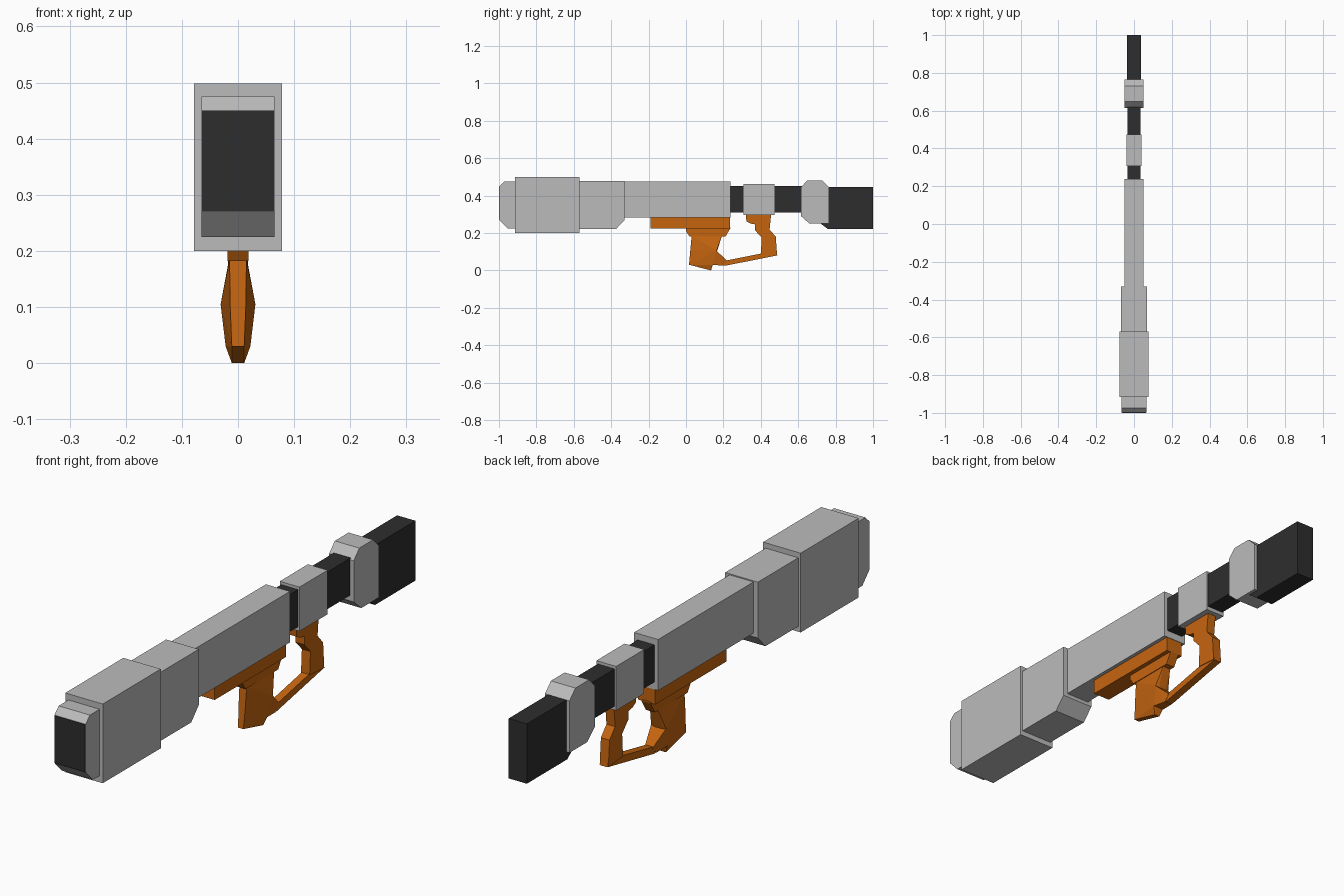
import bpy, bmesh

def material(name, rgb):
    m = bpy.data.materials.new(name)
    m.diffuse_color = (*rgb, 1)
    return m

GREY = material("grey_metal", (0.50, 0.50, 0.50))
BLACK = material("black_metal", (0.027, 0.027, 0.027))
ORANGE = material("orange_grip", (0.56, 0.13, 0.005))

def finish(name, bm, mat):
    bmesh.ops.recalc_face_normals(bm, faces=bm.faces[:])
    me = bpy.data.meshes.new(name)
    bm.to_mesh(me)
    bm.free()
    me.materials.append(mat)
    ob = bpy.data.objects.new(name, me)
    bpy.context.collection.objects.link(ob)

def slab(name, profile, hw, mat):
    """Extrude a (y, z) side profile across x from -hw to hw."""
    bm = bmesh.new()
    face = bm.faces.new([bm.verts.new((-hw, y, z)) for y, z in profile])
    res = bmesh.ops.extrude_face_region(bm, geom=[face])
    moved = [v for v in res["geom"] if isinstance(v, bmesh.types.BMVert)]
    bmesh.ops.translate(bm, verts=moved, vec=(2 * hw, 0, 0))
    finish(name, bm, mat)

def box(name, y0, y1, z0, z1, hw, mat):
    slab(name, [(y0, z0), (y1, z0), (y1, z1), (y0, z1)], hw, mat)

def hull(name, points, mat):
    """Convex solid from (half width, y, z) points mirrored in x."""
    bm = bmesh.new()
    for hw, y, z in points:
        bm.verts.new((hw, y, z))
        bm.verts.new((-hw, y, z))
    bmesh.ops.convex_hull(bm, input=bm.verts[:])
    finish(name, bm, mat)

# Muzzle and barrel housing
slab("muzzle", [(-0.998, 0.27), (-0.955, 0.225), (-0.90, 0.225), (-0.90, 0.475),
                (-0.973, 0.475), (-0.998, 0.45)], 0.065, GREY)
box("muzzle_opening", -1.0, -0.995, 0.271, 0.449, 0.064, BLACK)
box("front_housing", -0.915, -0.57, 0.20, 0.498, 0.078, GREY)
slab("middle_housing", [(-0.58, 0.22), (-0.375, 0.22), (-0.33, 0.268),
                        (-0.33, 0.478), (-0.58, 0.478)], 0.068, GREY)
box("rear_housing", -0.34, 0.237, 0.282, 0.474, 0.05, GREY)

# Rear tube, collars and stock
box("rear_tube", 0.22, 0.66, 0.31, 0.45, 0.035, BLACK)
box("tube_clamp", 0.307, 0.474, 0.295, 0.461, 0.041, GREY)
slab("stock_collar", [(0.615, 0.29), (0.66, 0.25), (0.765, 0.25), (0.765, 0.445),
                      (0.73, 0.48), (0.648, 0.48), (0.615, 0.445)], 0.051, GREY)
slab("stock", [(0.72, 0.25), (0.76, 0.22), (1.0, 0.22), (1.0, 0.445),
               (0.72, 0.445)], 0.038, BLACK)

# Lower rail and grip mount
box("lower_rail", -0.19, 0.235, 0.225, 0.284, 0.036, ORANGE)
slab("grip_mount", [(0.0, 0.23), (0.0, 0.21), (0.018, 0.182), (0.212, 0.182),
                    (0.237, 0.225), (0.237, 0.23)], 0.019, ORANGE)

# Pistol grip, widening to the rear
hull("pistol_grip", [(0.015, 0.03, 0.185), (0.016, 0.192, 0.185),
                     (0.014, 0.023, 0.105), (0.031, 0.163, 0.105),
                     (0.011, 0.016, 0.03), (0.011, 0.134, 0.0),
                     (0.022, 0.142, 0.03)], ORANGE)
hull("grip_web", [(0.031, 0.163, 0.105), (0.022, 0.142, 0.03),
                  (0.016, 0.222, 0.05), (0.016, 0.20, 0.025)], ORANGE)

# Guard bar and rear post
slab("guard_bar", [(0.19, 0.026), (0.21, 0.025), (0.488, 0.08), (0.485, 0.105),
                   (0.40, 0.09), (0.21, 0.052)], 0.015, ORANGE)
slab("guard_post", [(0.368, 0.30), (0.368, 0.215), (0.405, 0.175), (0.40, 0.088),
                    (0.487, 0.082), (0.48, 0.18), (0.447, 0.218), (0.455, 0.30)],
     0.018, ORANGE)
slab("post_tab", [(0.32, 0.30), (0.323, 0.262), (0.345, 0.25), (0.375, 0.245),
                  (0.375, 0.30)], 0.018, ORANGE)
